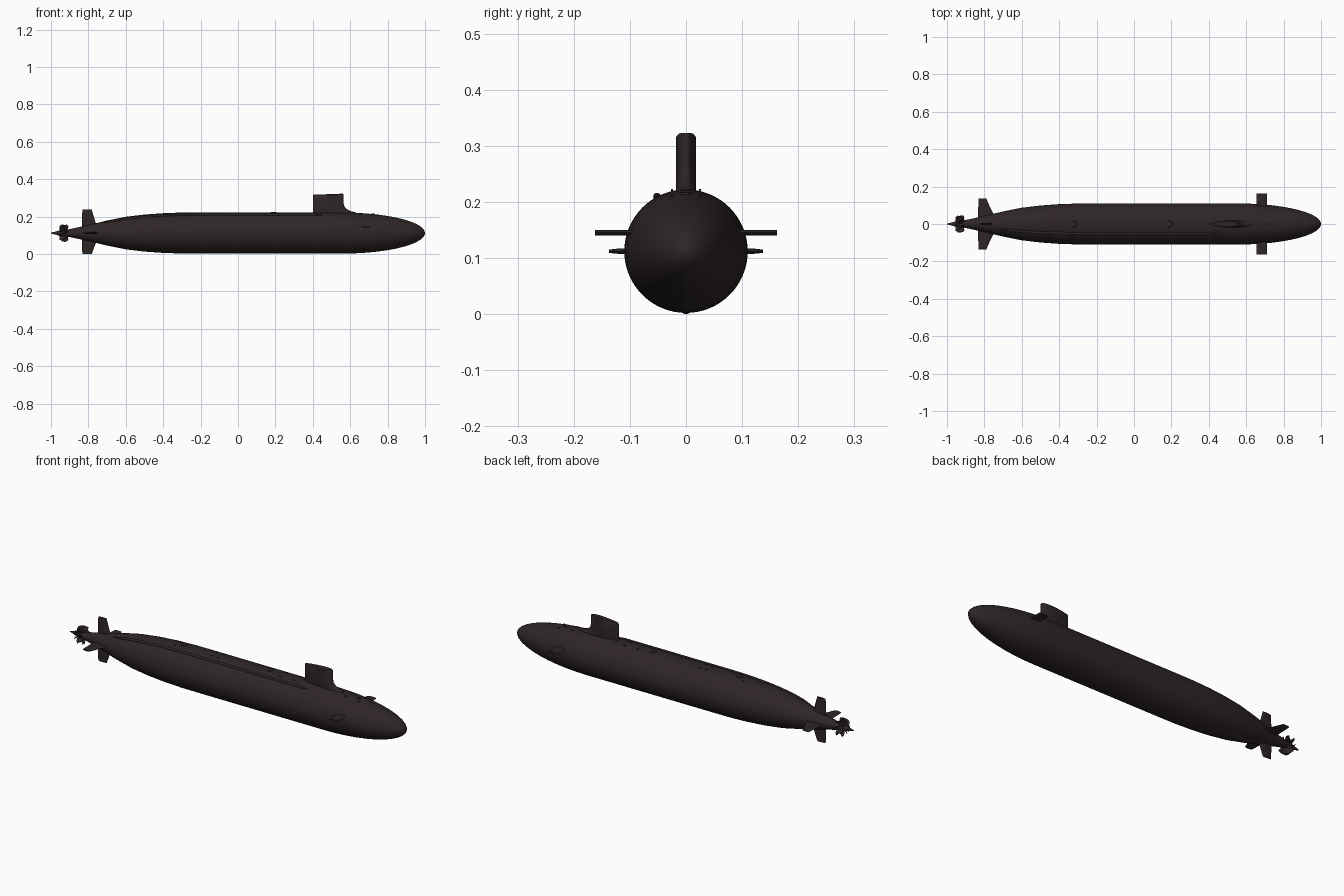
import bpy, bmesh, math
from mathutils import Vector, Matrix

if "Cube" in bpy.data.objects:
    bpy.data.objects.remove(bpy.data.objects["Cube"])

ZC, R = 0.112, 0.11          # hull axis height and radius

steel = bpy.data.materials.new("dark hull coating")
steel.diffuse_color = (0.028, 0.019, 0.019, 1)
steel.use_nodes = True
steel.node_tree.nodes["Principled BSDF"].inputs["Base Color"].default_value = steel.diffuse_color


def finish(name, bm, angle=35):
    bmesh.ops.recalc_face_normals(bm, faces=bm.faces)
    me = bpy.data.meshes.new(name)
    bm.to_mesh(me)
    bm.free()
    ob = bpy.data.objects.new(name, me)
    bpy.context.collection.objects.link(ob)
    me.materials.append(steel)
    bpy.ops.object.select_all(action='DESELECT')
    ob.select_set(True)
    bpy.context.view_layer.objects.active = ob
    bpy.ops.object.shade_smooth_by_angle(angle=math.radians(angle))
    return ob


def loft(bm, rings):
    """Skin closed rings of points and cap both ends."""
    vs = [[bm.verts.new(p) for p in ring] for ring in rings]
    n = len(vs[0])
    for a, b in zip(vs, vs[1:]):
        for i in range(n):
            j = (i + 1) % n
            bm.faces.new((a[i], a[j], b[j], b[i]))
    bm.faces.new(vs[0])
    bm.faces.new(vs[-1])


def revolve(name, profile, seg=64):
    """Turn (x, radius) points around the hull axis."""
    bm = bmesh.new()
    loft(bm, [[(x, r * math.cos(2 * math.pi * i / seg), ZC + r * math.sin(2 * math.pi * i / seg))
               for i in range(seg)] for x, r in profile])
    return finish(name, bm)


def foil(name, sections, place, n=14):
    """Sections (front x, back x, half thickness, span) skinned as a streamlined fin."""
    rings = []
    for xf, xb, t, s in sections:
        us = [(1 - math.cos(math.pi * i / n)) / 2 for i in range(n + 1)]
        half = [(xf + (xb - xf) * u, t * max(0, math.sin(math.pi * u ** 0.7)) ** 0.7) for u in us]
        ring = half + [(x, -w) for x, w in half[-2:0:-1]]
        rings.append([place(x, w, s) for x, w in ring])
    bm = bmesh.new()
    loft(bm, rings)
    return finish(name, bm)


# Hull: rounded bow, parallel body, long tapered stern
def hull_r(x):
    if x > 0.55:
        return R * math.sqrt(max(0, 1 - ((x - 0.55) / 0.45) ** 2))
    pts = [(-0.97, 0.011), (-0.9, 0.021), (-0.8, 0.043), (-0.7, 0.067), (-0.6, 0.087),
           (-0.5, 0.099), (-0.4, 0.106), (-0.3, 0.1095), (-0.2, R), (0.56, R)]
    for (a, ra), (b, rb) in zip(pts, pts[1:]):
        if x <= b:
            return ra + (rb - ra) * (x - a) / (b - a)
    return R


stern = [-0.97, -0.9, -0.8, -0.7, -0.6, -0.5, -0.4, -0.3, -0.2, 0.1, 0.4, 0.55]
bow = [0.55 + 0.45 * math.sin(math.radians(a)) for a in range(8, 89, 8)] + [0.9999]
revolve("hull", [(x, hull_r(x)) for x in stern + bow])

# Sail with a curved fairing at its leading edge
rake = lambda x, w, s: (x, w, s + max(0, s - 0.24) * 0.07 * (x - 0.565) / 0.16)
foil("sail", [(0.635, 0.40, 0.018, 0.205), (0.63, 0.40, 0.018, 0.222), (0.603, 0.40, 0.018, 0.229),
              (0.582, 0.40, 0.018, 0.239), (0.57, 0.40, 0.018, 0.252), (0.565, 0.40, 0.018, 0.27),
              (0.565, 0.40, 0.018, 0.317), (0.561, 0.403, 0.0135, 0.323)], rake, 20)

# Bow planes and stern planes on both sides
for side, label in ((1, "port"), (-1, "starboard")):
    foil(label + "_bow_plane", [(0.71, 0.655, 0.005, 0.07), (0.71, 0.655, 0.005, 0.162)],
         lambda x, w, s: (x, side * s, 0.145 + w))
    foil(label + "_stern_plane", [(-0.735, -0.835, 0.006, 0.025), (-0.765, -0.833, 0.005, 0.08),
                                  (-0.782, -0.832, 0.005, 0.118), (-0.789, -0.83, 0.003, 0.137)],
         lambda x, w, s: (x, side * s, ZC + w))

# Upper and lower rudders
for d, tip, label in ((1, 0.126, "upper"), (-1, 0.112, "lower")):
    foil(label + "_rudder", [(-0.745, -0.835, 0.007, 0.02), (-0.763, -0.835, 0.006, 0.06),
                             (-0.782, -0.832, 0.004, tip)],
         lambda x, w, s: (x, w, ZC + d * s))

# Propeller hub with tail spike, and seven broad twisted blades
revolve("propeller_hub", [(-1.0, 0.002), (-0.985, 0.006), (-0.968, 0.009), (-0.955, 0.015),
                          (-0.91, 0.019)], 24)
bm = bmesh.new()
for k in range(7):
    rings = []
    for r, chord, skew in ((0.01, 0.03, 0.0), (0.025, 0.042, 0.1), (0.038, 0.042, 0.25), (0.047, 0.024, 0.42)):
        ring = []
        for u, t in ((-1, 0), (0, 0.0015), (1, 0), (0, -0.0015)):
            a = 2 * math.pi * k / 7 + skew + u * 0.35
            ring.append((-0.934 + u * chord * 0.55 + t + skew * 0.015,
                         r * math.sin(a), ZC + r * math.cos(a)))
        rings.append(ring)
    loft(bm, rings)
finish("propeller_blades", bm)

# Towed array fairing running along the starboard shoulder
ang = math.radians(28)
rings = []
for i in range(25):
    x = -0.72 + 1.17 * i / 24
    c = 0.007 if 0 < i < 24 else 0.002
    rings.append([(x, -(hull_r(x) + c * math.cos(t)) * math.sin(ang) + c * math.sin(t) * math.cos(ang),
                   ZC + (hull_r(x) + c * math.cos(t)) * math.cos(ang) + c * math.sin(t) * math.sin(ang))
                  for t in [2 * math.pi * j / 10 for j in range(10)]])
bm = bmesh.new()
loft(bm, rings)
finish("towed_array_fairing", bm, 50)

# Round deck hatches
bm = bmesh.new()
for x, r in ((-0.32, 0.017), (0.19, 0.017), (0.72, 0.010)):
    bmesh.ops.create_cone(bm, cap_ends=True, segments=24, radius1=r, radius2=r * 0.85, depth=0.008,
                          matrix=Matrix.Translation((x, 0, ZC + hull_r(x) - 0.0015)))
finish("deck_hatches", bm)

# Pairs of small mooring cleats
bm = bmesh.new()
for x in (-0.36, -0.14, -0.10, 0.27, 0.35, 0.66, 0.74):
    for y in (-0.025, 0.025):
        z = ZC + math.sqrt(hull_r(x) ** 2 - y * y)
        bmesh.ops.create_cube(bm, size=1, matrix=Matrix.Translation((x, y, z)) @
                              Matrix.Diagonal((0.012, 0.004, 0.007, 1)))
finish("deck_cleats", bm)
